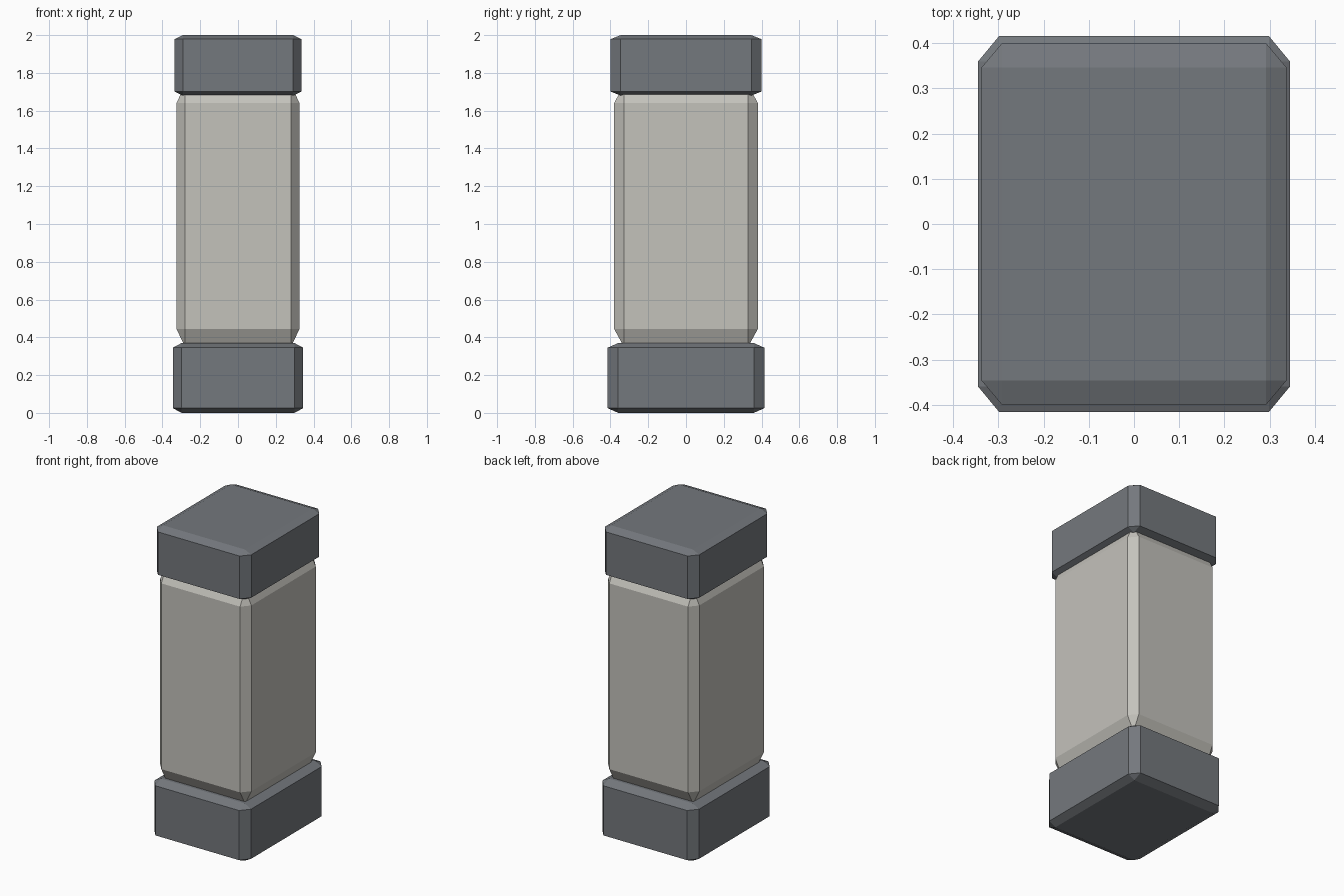
import bpy
import bmesh

old = bpy.data.objects.get("Cube")
if old:
    bpy.data.objects.remove(old, do_unlink=True)


def make_material(name, rgb):
    mat = bpy.data.materials.new(name)
    mat.use_nodes = True
    color = (*rgb, 1.0)
    mat.diffuse_color = color
    mat.node_tree.nodes["Principled BSDF"].inputs["Base Color"].default_value = color
    return mat


def chamfered_block(name, half_x, half_y, bottom, top, mat):
    """Cube with chamfered edges, stretched so the chamfer scales with each side."""
    bm = bmesh.new()
    bmesh.ops.create_cube(bm, size=2)
    bmesh.ops.bevel(bm, geom=bm.edges[:], offset=0.135, offset_type='OFFSET',
                    segments=1, affect='EDGES')
    half_z = (top - bottom) / 2
    bmesh.ops.scale(bm, vec=(half_x, half_y, half_z), verts=bm.verts)
    bmesh.ops.translate(bm, vec=(0, 0, bottom + half_z), verts=bm.verts)
    bmesh.ops.recalc_face_normals(bm, faces=bm.faces)
    mesh = bpy.data.meshes.new(name)
    bm.to_mesh(mesh)
    bm.free()
    mesh.materials.append(mat)
    obj = bpy.data.objects.new(name, mesh)
    bpy.context.collection.objects.link(obj)
    return obj


dark_stone = make_material("dark_grey_stone", (0.175, 0.188, 0.205))
pale_stone = make_material("pale_warm_stone", (0.55, 0.54, 0.50))

# Pillar: wide base, pale shaft sunk into both ends, slightly narrower cap
chamfered_block("base", 0.345, 0.415, 0.0, 0.37, dark_stone)
chamfered_block("shaft", 0.325, 0.38, 0.35, 1.735, pale_stone)
chamfered_block("cap", 0.337, 0.40, 1.68, 2.0, dark_stone)
